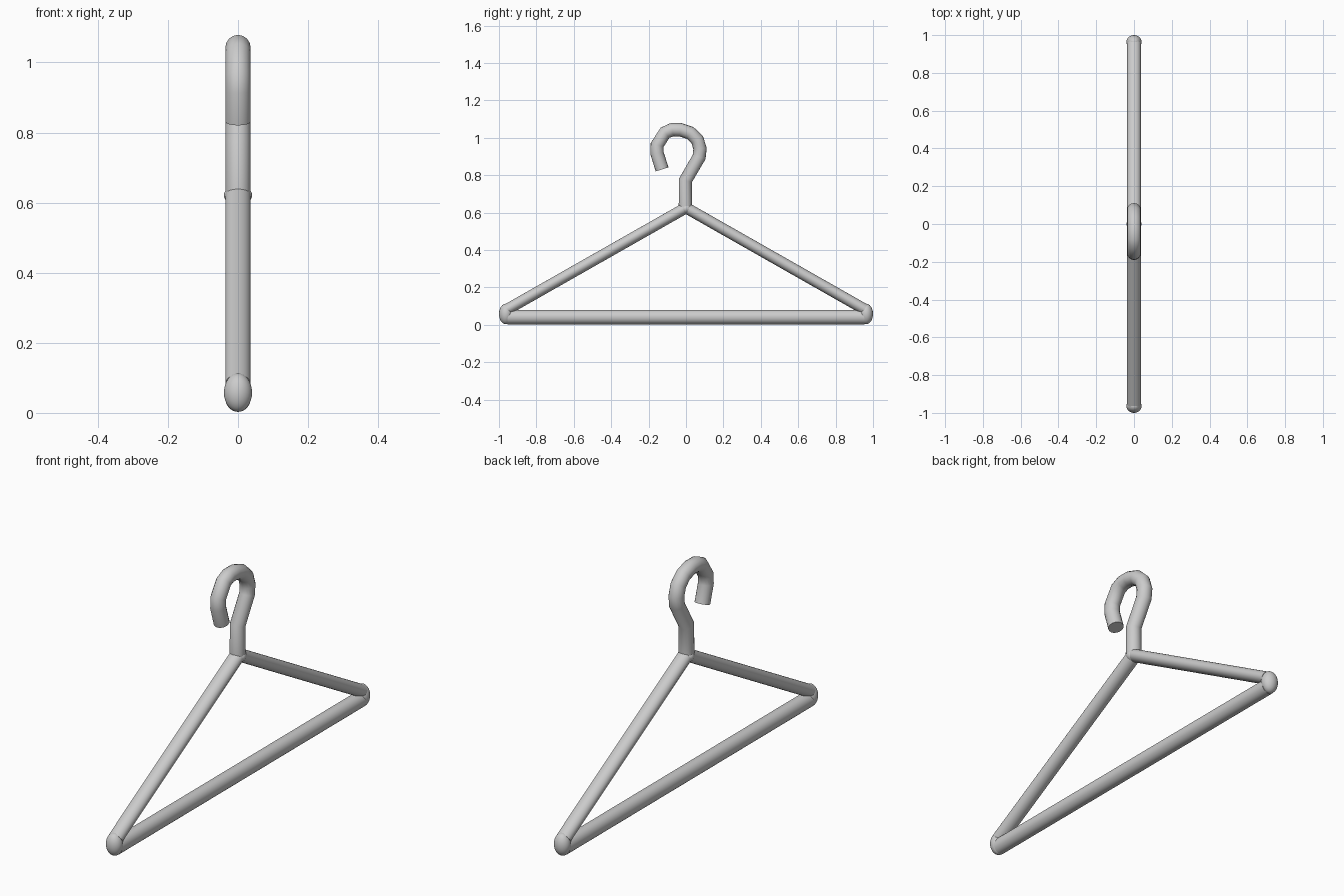
import bpy, math
from mathutils import Vector

if "Cube" in bpy.data.objects:
    bpy.data.objects.remove(bpy.data.objects["Cube"])

grey = bpy.data.materials.new("plain grey")
grey.diffuse_color = (0.6, 0.6, 0.6, 1)
grey.use_nodes = True
grey.node_tree.nodes["Principled BSDF"].inputs["Base Color"].default_value = grey.diffuse_color


def finish(ob, name):
    ob.name = name
    ob.data.materials.clear()
    ob.data.materials.append(grey)
    bpy.ops.object.select_all(action='DESELECT')
    ob.select_set(True)
    bpy.context.view_layer.objects.active = ob
    bpy.ops.object.shade_smooth_by_angle(angle=math.radians(40))


def rod(name, a, b, rx, r):
    """Rod between two (y, z) points; rx is the radius along x, r in the plane."""
    a, b = Vector((0, *a)), Vector((0, *b))
    d = b - a
    bpy.ops.mesh.primitive_cylinder_add(vertices=32, radius=1, depth=d.length, location=(a + b) / 2,
                                        rotation=(-math.atan2(d.y, d.z), 0, 0))
    ob = bpy.context.object
    ob.scale = (rx, r, 1)
    finish(ob, name)


def knob(name, y, z, radii):
    bpy.ops.mesh.primitive_uv_sphere_add(segments=32, ring_count=16, radius=1, location=(0, y, z))
    ob = bpy.context.object
    ob.scale = radii
    finish(ob, name)


# Triangular frame: bottom bar, two sloping arms and rounded joints
rod("bottom_bar", (-0.955, 0.041), (0.955, 0.041), 0.036, 0.038)
for side, s in (("left", -1), ("right", 1)):
    rod(side + "_arm", (s * 0.012, 0.619), (s * 0.955, 0.083), 0.036, 0.030)
    knob(side + "_end_joint", s * 0.963, 0.058, (0.040, 0.037, 0.055))
knob("top_joint", 0, 0.621, (0.040, 0.033, 0.030))

# Hook: one bent rod with a flat cut end
path = [(-0.003, 0.62), (-0.003, 0.772), (0.070, 0.897), (0.075, 0.942), (0.060, 0.990),
        (0.022, 1.026), (-0.030, 1.043), (-0.075, 1.043), (-0.112, 1.027),
        (-0.154, 0.962), (-0.155, 0.918), (-0.128, 0.831)]
curve = bpy.data.curves.new("hook", 'CURVE')
curve.dimensions = '3D'
curve.bevel_depth = 0.036
curve.bevel_resolution = 6
curve.use_fill_caps = True
sp = curve.splines.new('POLY')
sp.points.add(len(path) - 1)
for p, (y, z) in zip(sp.points, path):
    p.co = (0, y, z, 1)
hook = bpy.data.objects.new("hook", curve)
bpy.context.collection.objects.link(hook)
bpy.ops.object.select_all(action='DESELECT')
hook.select_set(True)
bpy.context.view_layer.objects.active = hook
bpy.ops.object.convert(target='MESH')
finish(bpy.context.object, "hook")
